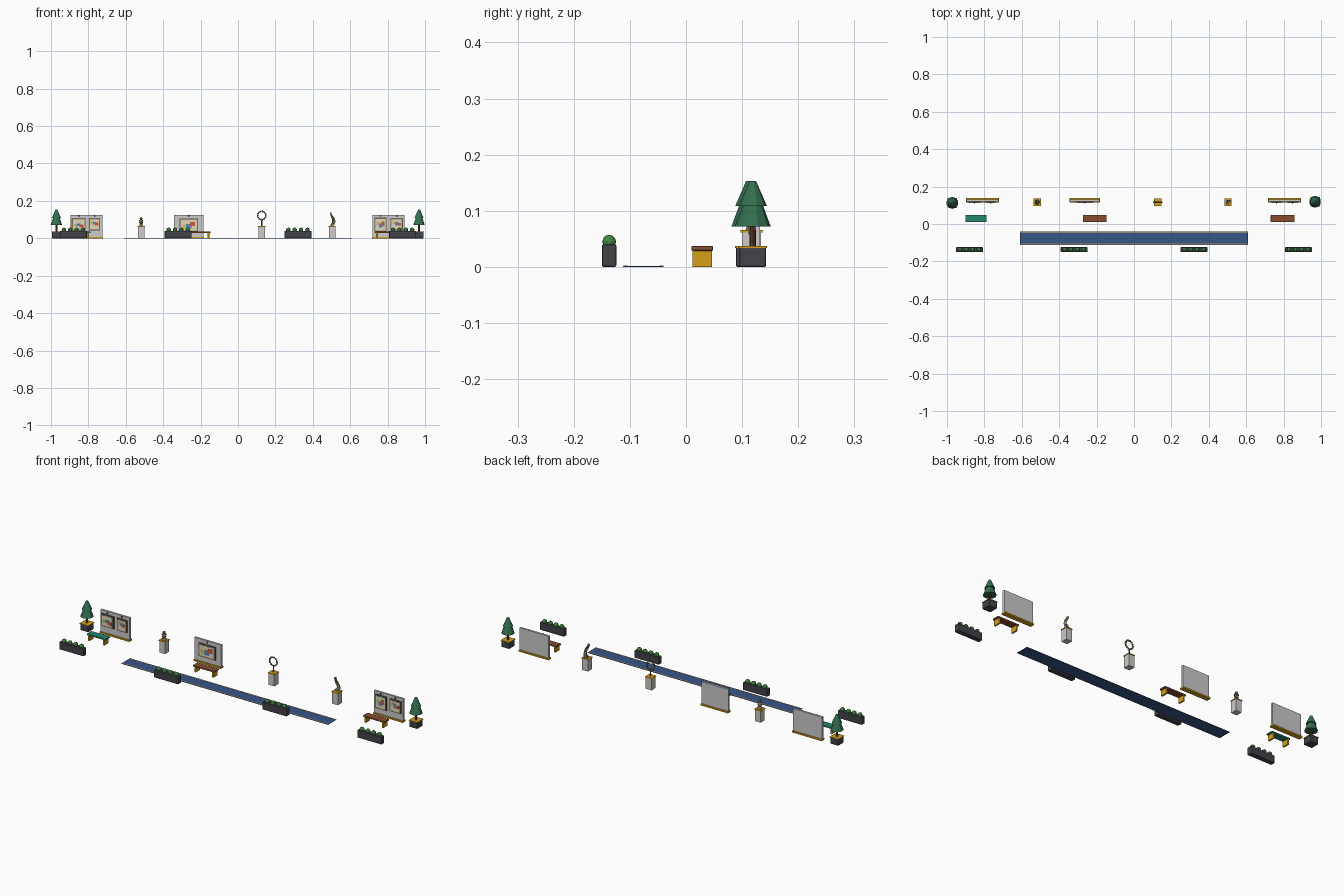
import bpy, math, random
from mathutils import Matrix, Vector

if "Cube" in bpy.data.objects:
    bpy.data.objects.remove(bpy.data.objects["Cube"])

random.seed(4)
COLORS = {
    "charcoal": (0.055, 0.055, 0.065), "gold": (0.66, 0.35, 0.01),
    "leaf": (0.06, 0.26, 0.06), "pine": (0.035, 0.16, 0.08),
    "trunk": (0.10, 0.04, 0.02), "carpet": (0.04, 0.09, 0.24),
    "trim": (0.32, 0.28, 0.20), "wood": (0.25, 0.075, 0.03),
    "teal": (0.02, 0.24, 0.16), "panel": (0.60, 0.60, 0.58),
    "cream": (0.75, 0.68, 0.48), "frame": (0.12, 0.08, 0.04),
    "red": (0.6, 0.1, 0.05), "blue": (0.08, 0.25, 0.55),
    "yellow": (0.7, 0.5, 0.08), "bronze": (0.22, 0.18, 0.10),
    "stone": (0.62, 0.60, 0.57),
}
mats = {}


def finish(ob, name, color):
    ob.name = name
    if color not in mats:
        mats[color] = bpy.data.materials.new(color)
        mats[color].diffuse_color = (*COLORS[color], 1)
    ob.data.materials.append(mats[color])
    return ob


def box(name, c, s, color, bevel=0.0, rot=(0, 0, 0)):
    bpy.ops.mesh.primitive_cube_add(size=1, location=c, rotation=rot)
    ob = bpy.context.object
    ob.scale = s
    bpy.ops.object.transform_apply(location=False, rotation=False, scale=True)
    if bevel:
        m = ob.modifiers.new("bevel", "BEVEL")
        m.width, m.segments = bevel, 2
    return finish(ob, name, color)


def cone(name, x, y, z0, z1, r0, r1, color, n=10):
    bpy.ops.mesh.primitive_cone_add(vertices=n, radius1=r0, radius2=r1, depth=z1 - z0,
                                    location=(x, y, (z0 + z1) / 2))
    return finish(bpy.context.object, name, color)


def ball(name, c, r, color, sub=2):
    bpy.ops.mesh.primitive_ico_sphere_add(subdivisions=sub, radius=r, location=c)
    return finish(bpy.context.object, name, color)


def planter(x):
    y = -0.137
    box("planter_box", (x, y, 0.02), (0.144, 0.026, 0.04), "charcoal", 0.003)
    for i in range(4):
        ball("shrub", (x + (i - 1.5) * 0.034, y, 0.045), 0.0125, "leaf")


def tree(x, y):
    box("tree_pot", (x, y, 0.0175), (0.048, 0.048, 0.035), "charcoal", 0.003)
    box("pot_rim", (x, y, 0.0355), (0.051, 0.051, 0.003), "gold")
    cone("tree_trunk", x, y, 0.035, 0.08, 0.006, 0.005, "trunk", 8)
    cone("lower_foliage", x, y, 0.072, 0.113, 0.032, 0.017, "pine")
    cone("upper_foliage", x, y, 0.109, 0.153, 0.025, 0.006, "pine")


def bench(x, w, color):
    y = 0.029
    box("bench_seat", (x, y, 0.033), (w, 0.039, 0.009), color, 0.003)
    for s in (-1, 1):
        box("bench_leg", (x + s * (w / 2 - 0.012), y, 0.0145), (0.009, 0.035, 0.029), "gold", 0.001)


def painting(x, w, h, z):
    # frame, mat and abstract colour blocks
    y = 0.118
    box("picture_frame", (x, y, z), (w, 0.005, h), "frame")
    box("picture_trim", (x, y - 0.002, z), (w - 0.006, 0.004, h - 0.006), "trim")
    box("picture_canvas", (x, y - 0.003, z), (w - 0.014, 0.004, h - 0.014), "cream")
    for i, col in enumerate(("yellow", "blue", "red")):
        box("picture_patch", (x + (i - 1) * w * 0.2, y - 0.0045 - i * 0.0003,
                              z + random.uniform(-0.15, 0.15) * h),
            (w * 0.28, 0.003, h * random.uniform(0.2, 0.35)), col)
    cone("picture_lamp", x, 0.114, 0.117, 0.122, 0.004, 0.003, "charcoal", 8)
    box("lamp_arm", (x, 0.118, 0.1215), (0.002, 0.01, 0.002), "charcoal")


def display(x, w, pictures):
    box("display_panel", (x, 0.126, 0.065), (w, 0.011, 0.12), "panel")
    box("display_base", (x, 0.126, 0.004), (w + 0.004, 0.024, 0.008), "gold")
    for dx, pw, ph, z in pictures:
        painting(x + dx, pw, ph, z)


def pedestal(x):
    box("pedestal", (x, 0.117, 0.031), (0.034, 0.034, 0.062), "stone")
    box("pedestal_cap", (x, 0.117, 0.0635), (0.039, 0.039, 0.004), "gold")


# carpet runner with edge strips
box("carpet", (0, -0.076, 0.001), (1.22, 0.072, 0.002), "carpet")
for s in (-1, 1):
    box("carpet_trim", (0, -0.076 + s * 0.032, 0.0015), (1.22, 0.007, 0.002), "trim")

# planting
for px in (-0.88, -0.32, 0.32, 0.88):
    planter(px)
tree(-0.971, 0.113)
tree(0.968, 0.119)

# seating
bench(-0.845, 0.112, "teal")
bench(-0.21, 0.128, "wood")
bench(0.795, 0.128, "wood")

# picture displays
display(-0.81, 0.172, [(-0.042, 0.074, 0.066, 0.075), (0.043, 0.06, 0.066, 0.075)])
display(-0.263, 0.158, [(0, 0.1, 0.07, 0.07)])
display(0.805, 0.172, [(-0.043, 0.066, 0.074, 0.073), (0.043, 0.066, 0.066, 0.075)])

# pedestals
for px in (-0.518, 0.127, 0.503):
    pedestal(px)

# stacked sculpture
cone("totem_foot", -0.518, 0.117, 0.065, 0.077, 0.012, 0.006, "bronze")
ball("totem_body", (-0.518, 0.117, 0.086), 0.011, "bronze")
cone("totem_collar", -0.518, 0.117, 0.093, 0.098, 0.013, 0.010, "trim")
ball("totem_head", (-0.518, 0.117, 0.105), 0.008, "bronze")

# beaded ring sculpture
cone("ring_stem", 0.127, 0.117, 0.065, 0.1, 0.003, 0.003, "bronze", 8)
for i in range(14):
    a = i * math.tau / 14
    ball("ring_bead", (0.127 + 0.022 * math.cos(a), 0.117, 0.122 + 0.022 * math.sin(a)), 0.0048,
         "bronze" if i % 2 else "trim")

# twisting stack sculpture
for i in range(9):
    t = i / 8
    box("twist_block", (0.503 + 0.009 * math.sin(t * 4.2), 0.117 + 0.005 * math.cos(t * 4.2),
                        0.069 + t * 0.063),
        (0.017 - 0.007 * t, 0.012 - 0.004 * t, 0.0085), "trim" if i % 2 else "bronze", 0,
        (0, 0.15, t * 1.6))

for m in bpy.data.materials:
    if m.users and not m.is_grease_pencil:
        m.use_nodes = True
        m.node_tree.nodes["Principled BSDF"].inputs["Base Color"].default_value = m.diffuse_color
